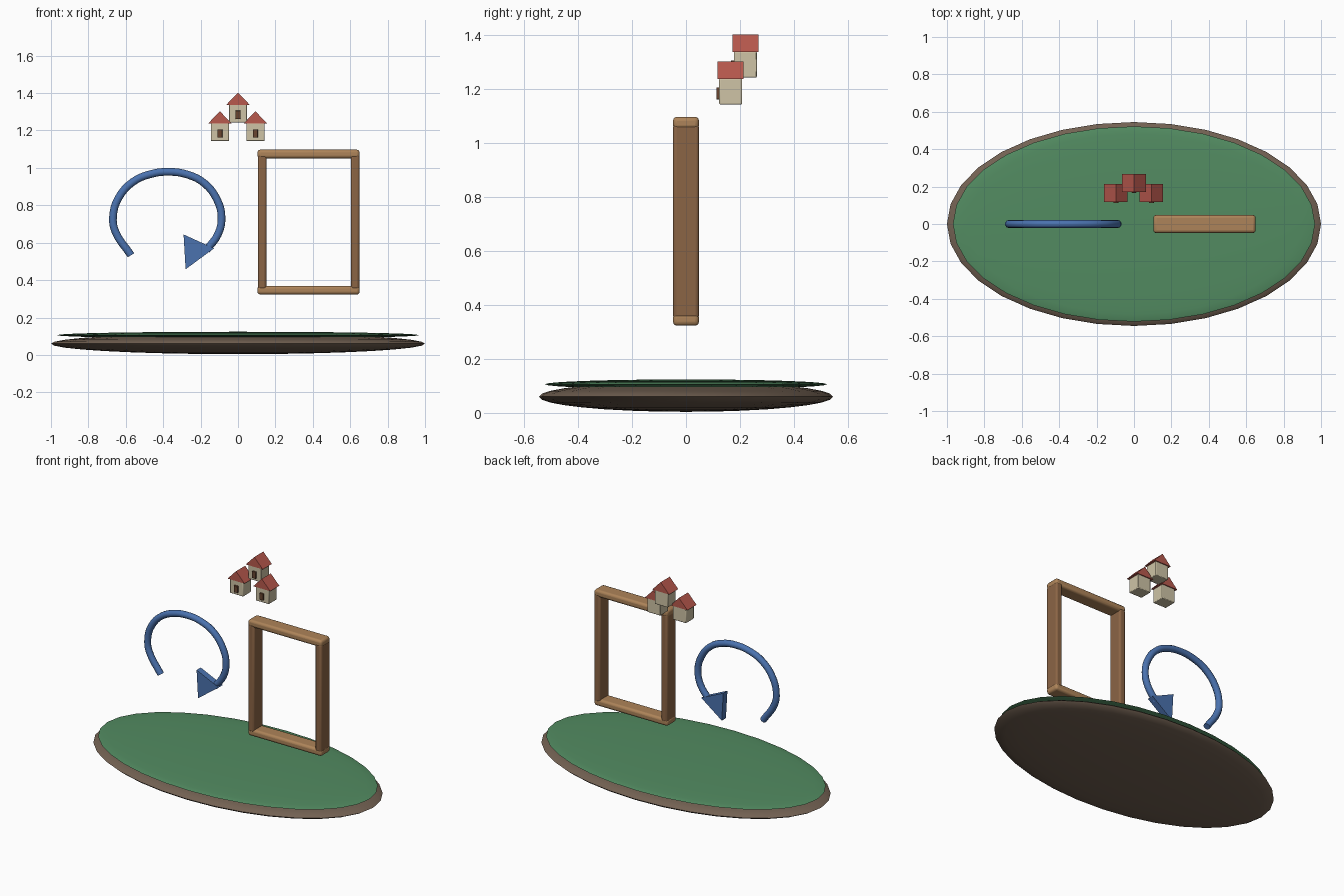
import bpy, math

if "Cube" in bpy.data.objects:
    bpy.data.objects.remove(bpy.data.objects["Cube"])


def material(name, rgb):
    m = bpy.data.materials.new(name)
    m.diffuse_color = (*rgb, 1)
    m.use_nodes = True
    m.node_tree.nodes["Principled BSDF"].inputs["Base Color"].default_value = m.diffuse_color
    return m


EARTH = material("earth", (0.17, 0.12, 0.085))
GRASS = material("grass", (0.085, 0.26, 0.12))
WOOD = material("wood", (0.26, 0.13, 0.06))
LIGHT_WOOD = material("light_wood", (0.42, 0.23, 0.10))
BLUE = material("blue", (0.07, 0.17, 0.43))
WALL = material("wall", (0.62, 0.55, 0.38))
ROOF = material("roof", (0.48, 0.10, 0.075))
DOOR = material("door_wood", (0.14, 0.06, 0.03))


def disc(name, loc, radii, mat):
    bpy.ops.mesh.primitive_uv_sphere_add(segments=32, ring_count=16, radius=1, location=loc)
    o = bpy.context.object
    o.name = name
    o.scale = radii
    bpy.ops.object.transform_apply(location=False, rotation=False, scale=True)
    bpy.ops.object.shade_smooth_by_angle(angle=math.radians(40))
    o.data.materials.append(mat)


def box(name, loc, size, mat, bevel=0.0, segments=2):
    bpy.ops.mesh.primitive_cube_add(size=1, location=loc)
    o = bpy.context.object
    o.name = name
    o.scale = size
    bpy.ops.object.transform_apply(location=False, rotation=False, scale=True)
    o.data.materials.append(mat)
    if bevel:
        b = o.modifiers.new("bevel", 'BEVEL')
        b.width, b.segments = bevel, segments
        bpy.ops.object.shade_smooth_by_angle(angle=math.radians(40))


def prism(name, outline, y0, y1, mat):
    """Triangle in the xz plane extruded along y."""
    n = len(outline)
    verts = [(x, y, z) for y in (y0, y1) for x, z in outline]
    faces = [tuple(range(n)), tuple(range(2 * n - 1, n - 1, -1))]
    faces += [(i, i + n, (i + 1) % n + n, (i + 1) % n) for i in range(n)]
    me = bpy.data.meshes.new(name)
    me.from_pydata(verts, [], faces)
    me.materials.append(mat)
    o = bpy.data.objects.new(name, me)
    bpy.context.collection.objects.link(o)


# Oval ground with grass on top
disc("earth_base", (0, 0, 0.06), (1.0, 0.545, 0.056), EARTH)
disc("grass_top", (0, 0, 0.106), (0.968, 0.522, 0.018), GRASS)

# Upright frame
for side, x in (("left", 0.129), ("right", 0.626)):
    box(f"frame_post_{side}", (x, 0, 0.71), (0.046, 0.096, 0.72), WOOD, 0.012, 3)
for side, z in (("bottom", 0.346), ("top", 1.074)):
    box(f"frame_rail_{side}", (0.377, 0, z), (0.546, 0.096, 0.046), LIGHT_WOOD, 0.015, 3)

# Curved arrow shaft
path = [(-0.572, 0.533), (-0.658, 0.665), (-0.668, 0.741), (-0.640, 0.837),
        (-0.562, 0.925), (-0.47, 0.966), (-0.372, 0.979), (-0.27, 0.964),
        (-0.18, 0.918), (-0.112, 0.83), (-0.088, 0.736), (-0.107, 0.645),
        (-0.17, 0.56)]
cu = bpy.data.curves.new("arrow_shaft", 'CURVE')
cu.dimensions = '3D'
cu.bevel_depth = 0.0215
cu.bevel_resolution = 3
cu.resolution_u = 4
cu.use_fill_caps = True
sp = cu.splines.new('BEZIER')
sp.bezier_points.add(len(path) - 1)
for p, (x, z) in zip(sp.bezier_points, path):
    p.co = (x, 0, z)
    p.handle_left_type = p.handle_right_type = 'AUTO'
cu.materials.append(BLUE)
bpy.context.collection.objects.link(bpy.data.objects.new("arrow_shaft", cu))

# Arrow head
prism("arrow_head", [(-0.291, 0.644), (-0.28, 0.458), (-0.128, 0.57)], -0.022, 0.022, BLUE)

# Three small houses
for i, (x, y, z) in enumerate([(-0.097, 0.1655, 1.143), (0.093, 0.1655, 1.143),
                               (0.0, 0.22, 1.243)]):
    box(f"house_wall_{i}", (x, y, z + 0.048), (0.097, 0.085, 0.096), WALL, 0.004)
    prism(f"house_roof_{i}", [(x - 0.063, z + 0.094), (x + 0.063, z + 0.094), (x, z + 0.16)],
          y - 0.048, y + 0.048, ROOF)
    box(f"house_door_{i}", (x, y - 0.046, z + 0.041), (0.027, 0.014, 0.045), DOOR, 0.002)
